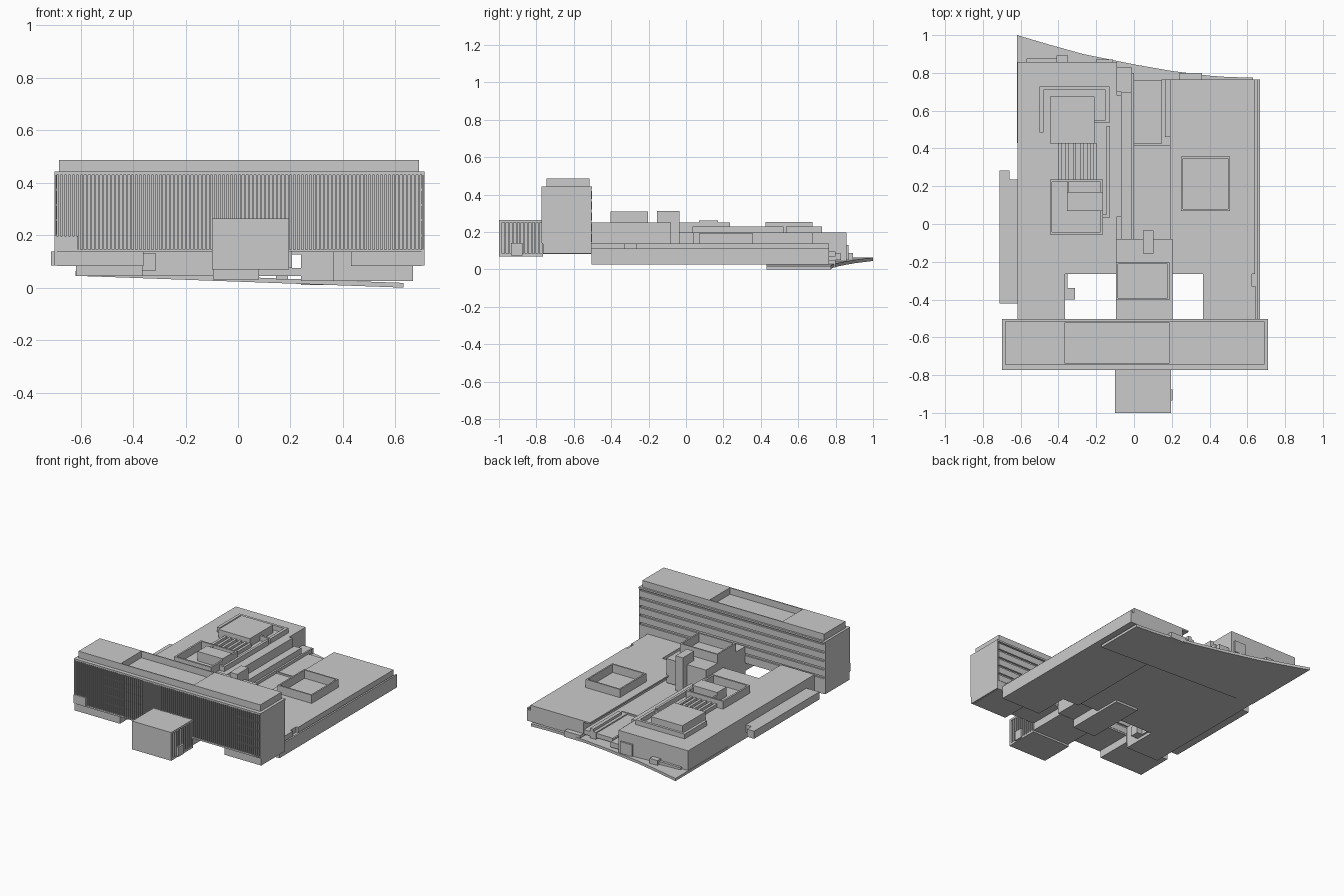
import bpy, bmesh


def boxes(name, items):
    """One object from boxes given as (x0, x1, y0, y1, z0, z1)."""
    bm = bmesh.new()
    for x0, x1, y0, y1, z0, z1 in items:
        v = [bm.verts.new((x, y, z)) for z in (z0, z1)
             for x, y in ((x0, y0), (x1, y0), (x1, y1), (x0, y1))]
        for f in ((3, 2, 1, 0), (4, 5, 6, 7), (0, 1, 5, 4),
                  (1, 2, 6, 5), (2, 3, 7, 6), (3, 0, 4, 7)):
            bm.faces.new([v[i] for i in f])
    return finish(name, bm)


def finish(name, bm):
    me = bpy.data.meshes.new(name)
    bmesh.ops.recalc_face_normals(bm, faces=bm.faces)
    bm.to_mesh(me)
    bm.free()
    ob = bpy.data.objects.new(name, me)
    bpy.context.collection.objects.link(ob)
    return ob


def frame(name, x0, x1, y0, y1, z0, z1, t=0.01):
    """Open-topped screen wall around a rectangle."""
    return boxes(name, [(x0, x1, y0, y0 + t, z0, z1), (x0, x1, y1 - t, y1, z0, z1),
                        (x0, x0 + t, y0 + t, y1 - t, z0, z1),
                        (x1 - t, x1, y0 + t, y1 - t, z0, z1)])


def outline(name, pts, bottom, top):
    """Prism over an outline; bottom and top are height functions of x."""
    bm = bmesh.new()
    lo = [bm.verts.new((x, y, bottom(x))) for x, y in pts]
    hi = [bm.verts.new((x, y, top(x))) for x, y in pts]
    bm.faces.new(lo[::-1])
    bm.faces.new(hi)
    n = len(pts)
    for i in range(n):
        j = (i + 1) % n
        bm.faces.new((lo[i], lo[j], hi[j], hi[i]))
    return finish(name, bm)


# Tower slab: core, end walls, roof edge
boxes("tower_core", [(-0.69, 0.70, -0.757, -0.515, 0.14, 0.43)])
boxes("tower_end_walls", [(-0.70, -0.69, -0.765, -0.505, 0.085, 0.435),
                          (0.70, 0.71, -0.765, -0.505, 0.085, 0.435)])
boxes("tower_roof_slab", [(-0.70, 0.71, -0.772, -0.502, 0.43, 0.442)])
boxes("tower_front_panel", [(-0.70, -0.61, -0.773, -0.755, 0.14, 0.197)])
boxes("tower_soffit", [(-0.70, 0.71, -0.77, -0.505, 0.135, 0.145)])

# Front fins and floor edges
N = 94
boxes("tower_fins", [(x - 0.0035, x + 0.0035, -0.772, -0.755, 0.14, 0.43)
                     for x in (-0.695 + 1.40 * i / (N - 1) for i in range(N))])
boxes("tower_floor_edges", [(-0.69, 0.70, -0.762, -0.755, z, z + 0.008)
                            for z in (0.195, 0.253, 0.311, 0.369)])
# Rear spandrel bands
boxes("tower_rear_bands", [(-0.69, 0.70, -0.516, -0.503, 0.145 + 0.058 * i,
                            0.188 + 0.058 * i) for i in range(5)])

# Ground floor blocks under the tower
boxes("tower_base_blocks", [(-0.69, -0.36, -0.76, -0.505, 0.083, 0.136),
                            (0.43, 0.70, -0.76, -0.505, 0.083, 0.136),
                            (-0.095, 0.19, -0.77, -0.50, 0.083, 0.136)])

# Rooftop plant room with an open well in the middle
boxes("plant_rooms", [(-0.683, -0.365, -0.745, -0.515, 0.442, 0.487),
                      (0.185, 0.69, -0.745, -0.515, 0.442, 0.487)])
boxes("plant_screen", [(-0.365, 0.185, -0.745, -0.738, 0.442, 0.487),
                       (-0.365, 0.185, -0.522, -0.515, 0.442, 0.487)])

# Front pavilion
boxes("pavilion_shell", [(-0.10, 0.195, -1.0, -0.985, 0.08, 0.25),
                         (-0.10, 0.195, -1.0, -0.765, 0.25, 0.263),
                         (-0.10, 0.195, -1.0, -0.765, 0.07, 0.085),
                         (-0.08, 0.172, -0.985, -0.765, 0.085, 0.25)])
boxes("pavilion_fins", [(x, x + 0.025, -0.97 + 0.02 * i, -0.962 + 0.02 * i, 0.085, 0.25)
                        for x in (-0.10, 0.17) for i in range(11)])
boxes("pavilion_porch", [(0.172, 0.205, -0.935, -0.875, 0.075, 0.14)])

# Left podium wing
boxes("left_wing", [(-0.617, -0.365, -0.505, -0.265, 0.045, 0.197),
                    (-0.617, -0.09, -0.265, 0.858, 0.045, 0.197)])
boxes("left_wing_ledge", [(-0.09, -0.065, 0.04, 0.68, 0.06, 0.197)])
boxes("left_side_gallery", [(-0.713, -0.617, -0.42, 0.235, 0.085, 0.137),
                            (-0.713, -0.66, 0.235, 0.283, 0.085, 0.137)])
boxes("courtyard_stair", [(-0.365, -0.312, -0.40, -0.34, 0.065, 0.13),
                          (-0.365, -0.352, -0.34, -0.265, 0.065, 0.13)])

# Right podium wing with a side ledge and overhanging roof edge
boxes("right_wing", [(0.365, 0.625, -0.505, -0.265, 0.025, 0.137),
                     (0.24, 0.64, -0.265, 0.765, 0.025, 0.137)])
boxes("right_wing_roof_edge", [(0.19, 0.24, -0.265, 0.765, 0.127, 0.137)])
boxes("right_wing_ledge", [(0.62, 0.667, -0.505, 0.765, 0.025, 0.10),
                           (0.655, 0.667, -0.505, 0.765, 0.10, 0.112),
                           (0.62, 0.645, -0.505, -0.33, 0.10, 0.137)])
frame("right_wing_skylight", 0.25, 0.508, 0.07, 0.357, 0.137, 0.193)

# Central hall joining tower and podium
boxes("central_hall", [(-0.095, 0.205, -0.505, -0.08, 0.085, 0.25),
                       (-0.095, 0.08, -0.505, -0.08, 0.03, 0.085)])
frame("central_hall_screen", -0.095, 0.187, -0.403, -0.203, 0.25, 0.31)
boxes("chimney", [(0.048, 0.103, -0.155, -0.035, 0.06, 0.313)])

# Passage between the wings
boxes("passage_floor", [(-0.09, 0.24, -0.265, 0.76, 0.045, 0.075)])
boxes("passage_steps", [(-0.065, -0.012, -0.08, 0.70, 0.07, 0.135),
                        (-0.09, -0.012, 0.70, 0.83, 0.05, 0.085),
                        (-0.012, 0.0, -0.08, 0.80, 0.07, 0.095),
                        (0.0, 0.19, 0.415, 0.425, 0.07, 0.085),
                        (0.145, 0.19, 0.42, 0.765, 0.03, 0.083),
                        (0.165, 0.19, 0.46, 0.765, 0.083, 0.10)])

# Left roof: plant box, parapets and rooflights
boxes("roof_plant_box", [(-0.445, -0.208, 0.425, 0.675, 0.197, 0.252)])
boxes("roof_parapet", [(-0.50, -0.13, 0.71, 0.728, 0.197, 0.23),
                       (-0.50, -0.48, 0.485, 0.71, 0.197, 0.23),
                       (-0.15, -0.13, 0.545, 0.71, 0.197, 0.23),
                       (-0.208, -0.13, 0.535, 0.55, 0.197, 0.23),
                       (-0.145, -0.128, 0.035, 0.52, 0.197, 0.23),
                       (-0.17, -0.128, 0.035, 0.05, 0.197, 0.23)])
frame("roof_screen", -0.445, -0.165, -0.055, 0.235, 0.197, 0.25, 0.012)
boxes("roof_screen_core", [(-0.355, -0.165, 0.07, 0.17, 0.197, 0.262),
                           (-0.355, -0.343, 0.17, 0.235, 0.197, 0.24)])
boxes("rooflights", [(x, x + 0.018, 0.235, 0.425, 0.197, 0.222)
                     for x in (-0.40, -0.362, -0.324, -0.286, -0.248, -0.215)])

# Sloping ground plate with a curved rear edge
edge = [(0.63, 0.775), (0.50, 0.778), (0.40, 0.785), (0.20, 0.81), (0.0, 0.845),
        (-0.27, 0.90), (-0.45, 0.95), (-0.62, 1.0)]
outline("ground_plate", [(-0.62, 0.43), (0.63, 0.43)] + edge,
        lambda x: 0.036 * (0.63 - x), lambda x: 0.018 + 0.036 * (0.63 - x))

# Rear entrance details
boxes("rear_steps", [(-0.57, -0.35, 0.855, 0.875, 0.05, 0.075),
                     (-0.41, -0.35, 0.855, 0.893, 0.05, 0.088),
                     (-0.20, -0.11, 0.855, 0.87, 0.05, 0.13),
                     (0.24, 0.36, 0.76, 0.80, 0.01, 0.05)])
